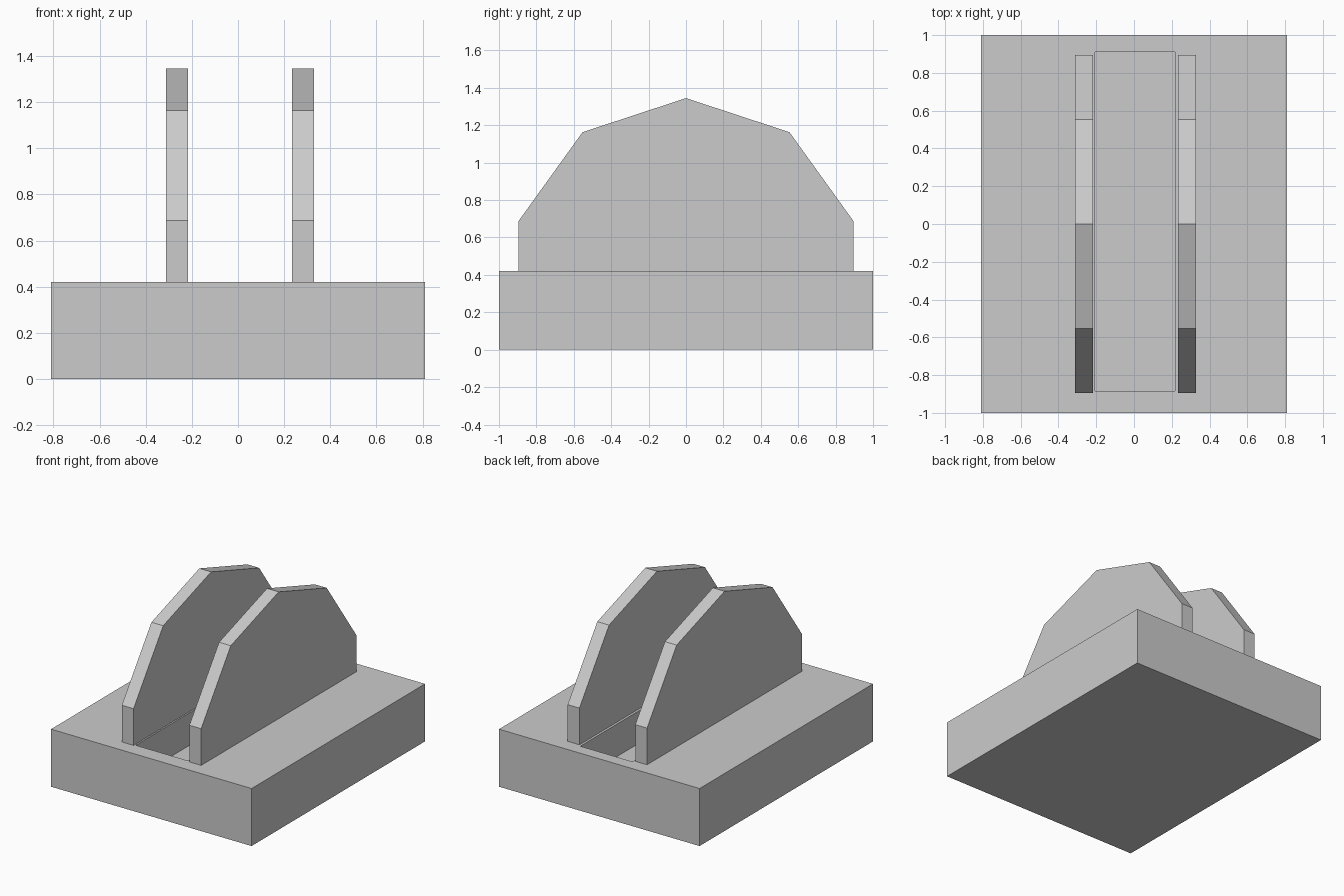
import bpy, bmesh

if "Cube" in bpy.data.objects:
    bpy.data.objects.remove(bpy.data.objects["Cube"])


def box(name, x0, x1, y0, y1, z0, z1):
    bm = bmesh.new()
    bmesh.ops.create_cube(bm, size=1)
    for v in bm.verts:
        v.co.x = x1 if v.co.x > 0 else x0
        v.co.y = y1 if v.co.y > 0 else y0
        v.co.z = z1 if v.co.z > 0 else z0
    return finish(name, bm)


def finish(name, bm):
    bmesh.ops.recalc_face_normals(bm, faces=bm.faces)
    mesh = bpy.data.meshes.new(name)
    bm.to_mesh(mesh)
    bm.free()
    obj = bpy.data.objects.new(name, mesh)
    bpy.context.collection.objects.link(obj)
    return obj


def fin(name, x0, x1):
    # Half decagon profile, mirrored in y and extruded along x
    half = [(0.895, 0.415), (0.895, 0.688), (0.553, 1.163)]
    profile = half + [(0, 1.345)] + [(-y, z) for y, z in reversed(half)]
    bm = bmesh.new()
    face = bm.faces.new([bm.verts.new((x0, y, z)) for y, z in profile])
    ext = bmesh.ops.extrude_face_region(bm, geom=[face])
    verts = [g for g in ext["geom"] if isinstance(g, bmesh.types.BMVert)]
    bmesh.ops.translate(bm, verts=verts, vec=(x1 - x0, 0, 0))
    return finish(name, bm)


# Base block with a rectangular pocket in the top
base = box("base_block", -0.81, 0.81, -1, 1, 0, 0.42)
cutter = box("pocket_cutter", -0.206, 0.217, -0.885, 0.91, 0.183, 0.6)
cutter.hide_render = True
cutter.hide_set(True)
pocket = base.modifiers.new("pocket", 'BOOLEAN')
pocket.operation = 'DIFFERENCE'
pocket.solver = 'EXACT'
pocket.object = cutter

# Upright fins on both sides of the pocket
fin("left_fin", -0.312, -0.217)
fin("right_fin", 0.234, 0.329)
